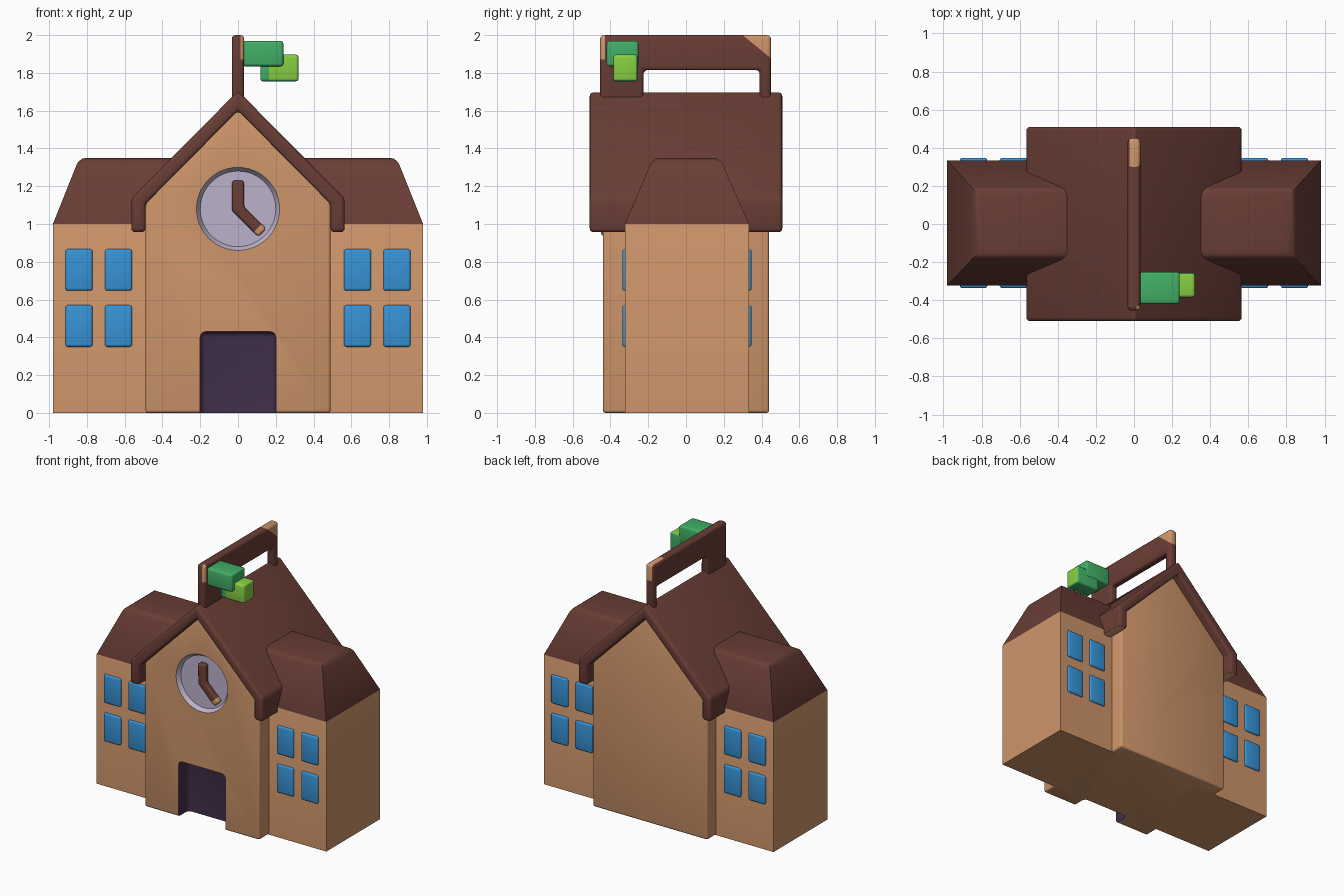
import bpy, bmesh, math
from mathutils import Matrix, Vector

if "Cube" in bpy.data.objects:
    bpy.data.objects.remove(bpy.data.objects["Cube"])


def material(name, r, g, b):
    lin = [((c / 255 + 0.055) / 1.055) ** 2.4 for c in (r, g, b)]
    m = bpy.data.materials.new(name)
    m.diffuse_color = (*lin, 1)
    m.use_nodes = True
    m.node_tree.nodes["Principled BSDF"].inputs["Base Color"].default_value = m.diffuse_color
    return m


TAN = material("tan_wall", 206, 149, 106)
BROWN = material("brown_roof", 105, 61, 53)
BLUE = material("window_blue", 55, 148, 216)
PURPLE = material("door_purple", 66, 48, 76)
LILAC = material("clock_lilac", 187, 178, 203)
GREEN = material("flag_green", 66, 175, 102)
LIME = material("flag_lime", 136, 208, 66)


def paint(mesh, pick):
    for f in mesh.polygons:
        f.material_index = pick(f.center, f.normal)


def finish(bm, name, mats, pick=None):
    bmesh.ops.recalc_face_normals(bm, faces=bm.faces)
    mesh = bpy.data.meshes.new(name)
    bm.to_mesh(mesh)
    bm.free()
    for m in mats:
        mesh.materials.append(m)
    if pick:
        paint(mesh, pick)
    ob = bpy.data.objects.new(name, mesh)
    bpy.context.collection.objects.link(ob)
    return ob


def prism(name, pts, lo, hi, mats, bevel=0.02, axis='Y', cuts=(), pick=None):
    """Extrude a profile along Y (points x,z) or X (points y,z), round it, slice it."""
    place = (lambda p, d: (p[0], d, p[1])) if axis == 'Y' else (lambda p, d: (d, p[0], p[1]))
    bm = bmesh.new()
    face = bm.faces.new([bm.verts.new(place(p, lo)) for p in pts])
    ext = bmesh.ops.extrude_face_region(bm, geom=[face], use_keep_orig=True)
    shift = Vector(place((0, 0), hi - lo))
    for v in ext['geom']:
        if isinstance(v, bmesh.types.BMVert):
            v.co += shift
    bmesh.ops.recalc_face_normals(bm, faces=bm.faces)
    bmesh.ops.bevel(bm, geom=bm.edges[:], offset=bevel, segments=3,
                    profile=0.5, affect='EDGES', clamp_overlap=True)
    for co, no in cuts:
        bmesh.ops.bisect_plane(bm, geom=bm.verts[:] + bm.edges[:] + bm.faces[:],
                               plane_co=co, plane_no=no)
    return finish(bm, name, mats, pick)


def rect(a0, a1, z0, z1):
    return [(a0, z0), (a1, z0), (a1, z1), (a0, z1)]


def mirrored(half):
    return half + [(-x, z) for x, z in reversed(half) if x > 0]


# Central gabled body
body = prism("central_body", mirrored([(0, 1.64), (0.49, 1.14), (0.49, 0)]),
             -0.44, 0.44, [TAN, PURPLE, LILAC], bevel=0.015)

# Cutters for the doorway and the shallow clock dish
door = prism("door_cutter", rect(-0.2, 0.2, -0.1, 0.43), -0.6, -0.32, [TAN], bevel=0.03)
bm = bmesh.new()
bmesh.ops.create_cone(bm, cap_ends=True, segments=48, radius1=0.24, radius2=0.2, depth=0.06,
                      matrix=Matrix.Translation((0, -0.44, 1.08)) @ Matrix.Rotation(-math.pi / 2, 4, 'X'))
dish = finish(bm, "clock_cutter", [TAN])
bpy.context.view_layer.objects.active = body
for cutter in (door, dish):
    cutter.hide_render = True
    mod = body.modifiers.new("cut", 'BOOLEAN')
    mod.object, mod.operation, mod.solver = cutter, 'DIFFERENCE', 'EXACT'
    bpy.ops.object.modifier_apply(modifier=mod.name)
    bpy.data.objects.remove(cutter)


def body_colour(c, n):
    if -0.4385 < c.y < -0.3:
        if abs(c.x) < 0.203 and c.z < 0.433:
            return 1
        if math.hypot(c.x, c.z - 1.08) < 0.222:
            return 2
    return 0


paint(body.data, body_colour)

# Clock hands, one bent piece with a tan tip
prism("clock_hands", [(-0.032, 1.23), (0.032, 1.23), (0.032, 1.09), (0.15, 0.975),
                      (0.107, 0.932), (-0.032, 1.07)],
      -0.45, -0.4, [BROWN, TAN], bevel=0.015,
      cuts=[((0.105, -0.43, 0.98), (1, 0, -1))],
      pick=lambda c, n: int((c.x - 0.105) - (c.z - 0.98) > 0))

# Main roof shell with short vertical eaves
prism("main_roof", [(0, 1.705), (0.565, 1.135), (0.565, 0.957), (0.49, 0.957), (0.49, 1.105),
                    (0, 1.6), (-0.49, 1.105), (-0.49, 0.957), (-0.565, 0.957), (-0.565, 1.135)],
      -0.51, 0.51, [BROWN, TAN], bevel=0.02,
      pick=lambda c, n: int(n.z < -0.95))


# Ridge rail on two posts, with worn tan corners
def rail_colour(c, n):
    rear = 0.14 * (c.y - 0.3) + 0.17 * (c.z - 2.0) > 0 and n.x > -0.3 and c.y > 0.2
    front = c.y < -0.43 and c.z > 1.87 and n.x > 0.2
    return int(rear or front)


prism("ridge_rail", [(-0.455, 1.65), (-0.455, 2.0), (0.45, 2.0), (0.45, 1.65),
                     (0.39, 1.65), (0.39, 1.815), (-0.225, 1.815), (-0.225, 1.65)],
      -0.033, 0.033, [BROWN, TAN], bevel=0.02, axis='X',
      cuts=[((0, 0.3, 2.0), (0, 0.14, 0.17)), ((0, -0.43, 0), (0, 1, 0)), ((0, 0, 1.87), (0, 0, 1))],
      pick=rail_colour)

# Flag made of two blocks
prism("flag_inner", rect(0.02, 0.24, 1.835, 1.97), -0.42, -0.252, [GREEN], bevel=0.015)
prism("flag_tip", rect(0.118, 0.32, 1.755, 1.897), -0.385, -0.256, [LIME, GREEN], bevel=0.015,
      cuts=[((0.165, 0, 0), (1, 0, 0))],
      pick=lambda c, n: int(c.x < 0.165 or n.y > 0.5 or n.z < -0.5))

# Side wings with hipped roofs, and their windows front and back
Y0, Y1 = -0.323, 0.333
for s, side in ((-1, "left"), (1, "right")):
    bm = bmesh.new()
    rings = []
    for x, ya, yb, z in ((0.98, Y0, Y1, 0), (0.98, Y0, Y1, 1.0), (0.84, -0.175, 0.18, 1.35)):
        rings.append([bm.verts.new((s * px, py, z))
                      for px, py in ((0.3, ya), (x, ya), (x, yb), (0.3, yb))])
    bm.faces.new(rings[0])
    top = bm.faces.new(rings[2])
    for a, b in zip(rings, rings[1:]):
        for i in range(4):
            j = (i + 1) % 4
            bm.faces.new((a[i], a[j], b[j], b[i]))
    bmesh.ops.recalc_face_normals(bm, faces=bm.faces)
    bmesh.ops.bevel(bm, geom=list(top.edges), offset=0.035, segments=3,
                    profile=0.5, affect='EDGES', clamp_overlap=True)
    finish(bm, side + "_wing", [TAN, BROWN], lambda c, n: int(c.z > 1.0))

    for x in (0.633, 0.842):
        for z in (0.46, 0.757):
            pane = rect(s * x - 0.072, s * x + 0.072, z - 0.11, z + 0.11)
            prism(side + "_front_window", pane, Y0 - 0.014, Y0 + 0.03, [BLUE], bevel=0.013)
            prism(side + "_back_window", pane, Y1 - 0.03, Y1 + 0.014, [BLUE], bevel=0.013)

# Smooth the rounded edges, keep corners crisp
bpy.ops.object.select_all(action='SELECT')
bpy.ops.object.shade_smooth_by_angle(angle=math.radians(32))
